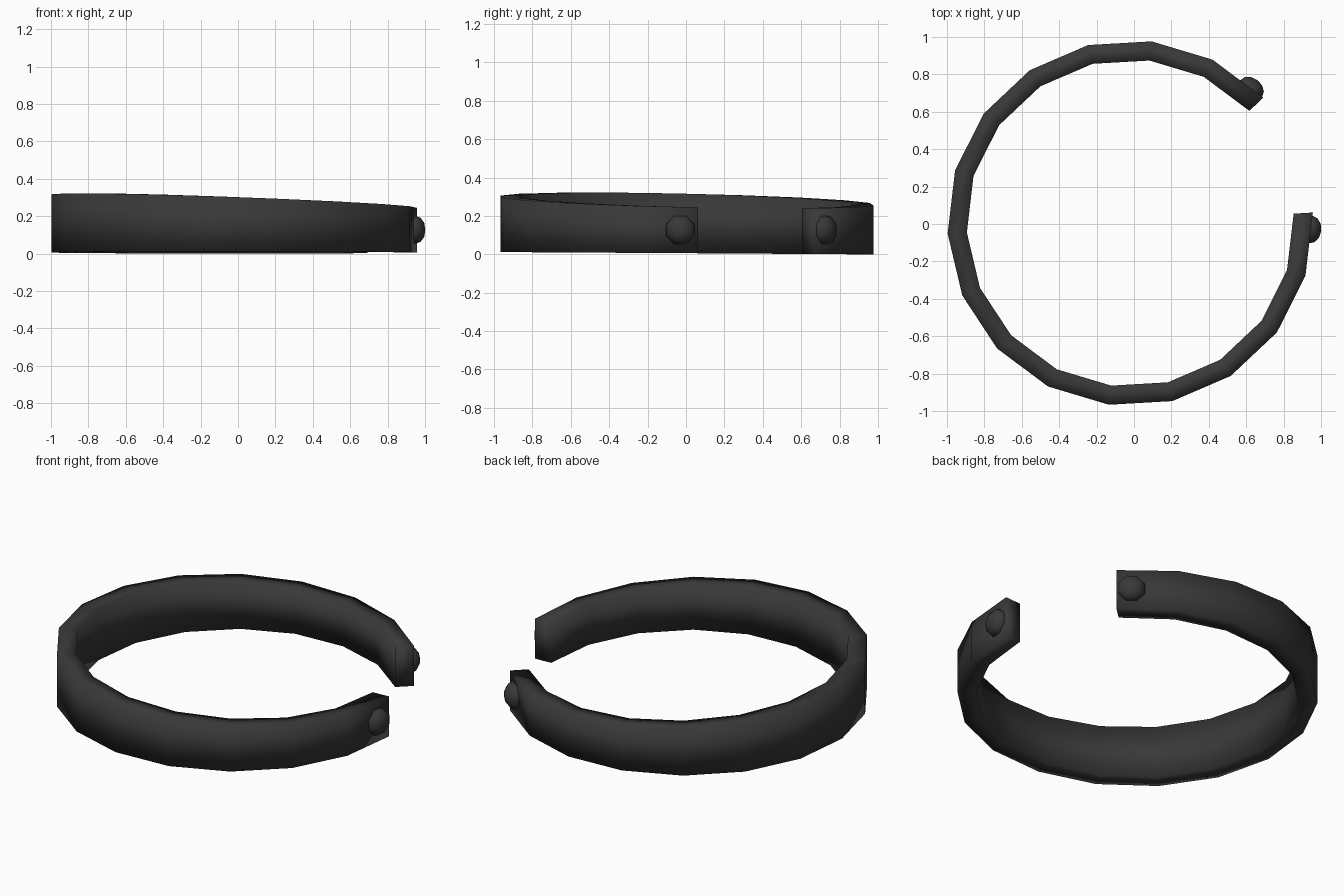
import bpy, bmesh
from math import cos, sin, radians, pi
from mathutils import Vector, Matrix

cube = bpy.data.objects.get("Cube")
if cube:
    bpy.data.objects.remove(cube, do_unlink=True)

# Single dark material
dark = bpy.data.materials.new("charcoal")
dark.use_nodes = True
tone = (0.04, 0.04, 0.04, 1)
dark.diffuse_color = tone
dark.node_tree.nodes["Principled BSDF"].inputs["Base Color"].default_value = tone

CENTER = Vector((-0.02, 0.005, 0))
OUTER, INNER = 0.978, 0.875
START, STEP, COUNT = 3.3, -20, 17


def finish(bm, name):
    bmesh.ops.recalc_face_normals(bm, faces=bm.faces)
    for f in bm.faces:
        f.smooth = True
    mesh = bpy.data.meshes.new(name)
    bm.to_mesh(mesh)
    bm.free()
    mesh.materials.append(dark)
    obj = bpy.data.objects.new(name, mesh)
    bpy.context.collection.objects.link(obj)
    return obj


def ring_point(i, radius):
    a = radians(START + STEP * i)
    return CENTER + Vector((cos(a), sin(a), 0)) * radius


def rim_heights(p):
    # The upper rim slopes down towards the open ends
    return 0.006 - 0.006 * p.y, 0.28 - 0.036 * p.x - 0.022 * p.y


# Open band: one rectangular section per corner, bridged in order
bm = bmesh.new()
sections = []
for i in range(COUNT):
    outer, inner = ring_point(i, OUTER), ring_point(i, INNER)
    low, high = rim_heights(outer)
    corners = [(outer, low), (outer, high), (inner, high), (inner, low)]
    sections.append([bm.verts.new((p.x, p.y, z)) for p, z in corners])
for a, b in zip(sections, sections[1:]):
    for k in range(4):
        n = (k + 1) % 4
        bm.faces.new((a[k], a[n], b[n], b[k]))
bm.faces.new(sections[0])
bm.faces.new(sections[-1])
finish(bm, "open_band")


# Rounded studs on the outer face near each end
def stud(name, i, j, along):
    a, b = ring_point(i, OUTER), ring_point(j, OUTER)
    base = a.lerp(b, along)
    base.z = 0.127
    normal = ((a + b) / 2 - CENTER).normalized()
    bm = bmesh.new()
    bmesh.ops.create_uvsphere(bm, u_segments=8, v_segments=6, radius=1)
    bmesh.ops.rotate(bm, verts=bm.verts, matrix=Matrix.Rotation(pi / 8, 3, "Z"))
    bmesh.ops.scale(bm, verts=bm.verts, vec=(0.08, 0.08, 0.056))
    turn = normal.to_track_quat("Z", "Y").to_matrix().to_4x4()
    bmesh.ops.transform(bm, verts=bm.verts, matrix=Matrix.Translation(base) @ turn)
    finish(bm, name)


stud("first_end_stud", 0, 1, 0.27)
stud("second_end_stud", COUNT - 1, COUNT - 2, 0.24)
